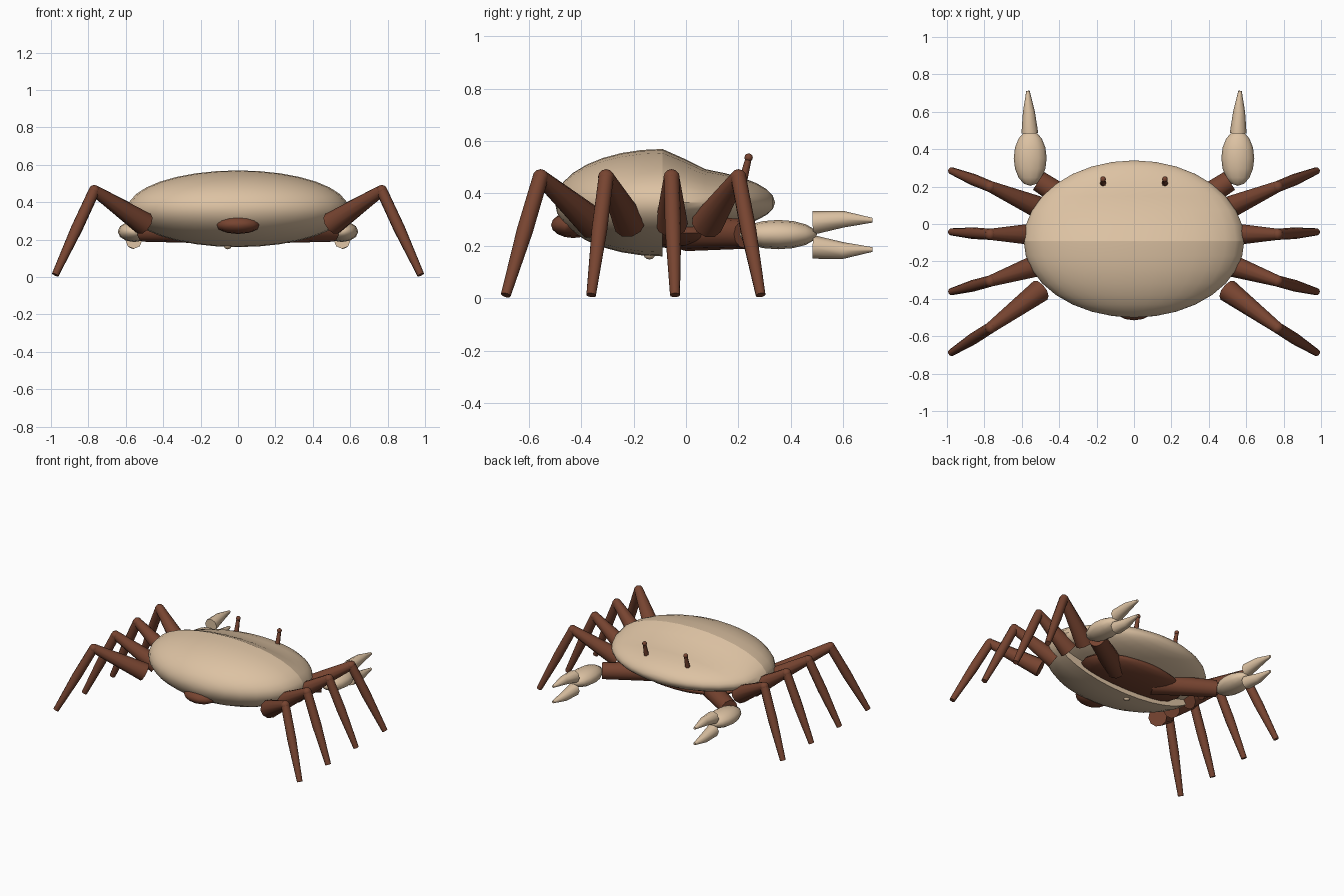
import bpy, bmesh, math
from mathutils import Vector, Matrix

if "Cube" in bpy.data.objects:
    bpy.data.objects.remove(bpy.data.objects["Cube"])


def material(name, rgb):
    m = bpy.data.materials.new(name)
    m.diffuse_color = (*rgb, 1)
    m.use_nodes = True
    m.node_tree.nodes["Principled BSDF"].inputs["Base Color"].default_value = m.diffuse_color
    return m


TAN = material("shell tan", (0.72, 0.54, 0.365))
BROWN = material("leg brown", (0.185, 0.058, 0.03))


def finish(bm, name, mat, angle=40):
    bmesh.ops.recalc_face_normals(bm, faces=bm.faces)
    mesh = bpy.data.meshes.new(name)
    bm.to_mesh(mesh)
    bm.free()
    ob = bpy.data.objects.new(name, mesh)
    bpy.context.collection.objects.link(ob)
    mesh.materials.append(mat)
    bpy.ops.object.select_all(action='DESELECT')
    ob.select_set(True)
    bpy.context.view_layer.objects.active = ob
    bpy.ops.object.shade_smooth_by_angle(angle=math.radians(angle))
    return ob


def y_sphere(segs, rings):
    # Unit sphere with its poles along y
    bm = bmesh.new()
    bmesh.ops.create_uvsphere(bm, u_segments=segs, v_segments=rings, radius=1,
                              matrix=Matrix.Rotation(math.pi / 2, 4, 'X'))
    return bm


def ellipsoid(name, centre, size, mat, segs=12, rings=8):
    bm = y_sphere(segs, rings)
    for v in bm.verts:
        v.co = Vector([c + r * k for c, r, k in zip(centre, size, v.co)])
    return finish(bm, name, mat, 60)


def limb(name, points, radii, mat, segs=10):
    # Tapered round tube through the points, with flat caps
    bm = bmesh.new()
    pts = [Vector(p) for p in points]
    axis = (pts[-1] - pts[0]).normalized()
    turn = axis.to_track_quat('Z', 'Y')
    rings = []
    for p, r in zip(pts, radii):
        rings.append([bm.verts.new(p + turn @ Vector((r * math.cos(a), r * math.sin(a), 0)))
                      for a in (2 * math.pi * i / segs for i in range(segs))])
    for a, b in zip(rings, rings[1:]):
        for i in range(segs):
            j = (i + 1) % segs
            bm.faces.new((a[i], a[j], b[j], b[i]))
    bm.faces.new(rings[0][::-1])
    bm.faces.new(rings[-1])
    return finish(bm, name, mat, 50)


def shell_half(name, side):
    # Rear half is a plain ellipsoid; the front half slopes down and is shallower below
    bm = y_sphere(32, 16)
    bmesh.ops.delete(bm, geom=[v for v in bm.verts if v.co.y * side < -0.001], context='VERTS')
    bmesh.ops.holes_fill(bm, edges=[e for e in bm.edges if e.is_boundary], sides=0)
    for v in bm.verts:
        x, y, z = v.co
        k = 1
        if side > 0:
            k = max(0.66, 1 - 0.85 * y) if z > 0 else 0.6
        v.co = (0.59 * x, -0.09 + (0.43 if side > 0 else 0.41) * y, 0.365 + 0.205 * z * k)
    return finish(bm, name, TAN)


# Body
shell_half("rear_shell", -1)
shell_half("front_shell", 1)
ellipsoid("belly", (0, -0.02, 0.25), (0.4, 0.2, 0.06), BROWN, 20, 10)
ellipsoid("tail_flap", (0, -0.43, 0.28), (0.12, 0.085, 0.05), BROWN)
ellipsoid("belly_knob", (-0.055, -0.14, 0.168), (0.022, 0.022, 0.02), TAN, 8, 6)

# Root, knee and foot y for each leg pair, with root x
LEGS = [(0.49, 0.08, 0.20, 0.285), (0.51, -0.055, -0.055, -0.042),
        (0.5, -0.215, -0.305, -0.362), (0.5, -0.355, -0.555, -0.688)]

for s, tag in ((-1, "left"), (1, "right")):
    # Walking legs
    for i, (rx, ry, ky, fy) in enumerate(LEGS, 1):
        root, knee, foot = (s * rx, ry, 0.285), (s * 0.768, ky, 0.462), (s * 0.977, fy, 0.012)
        limb(f"{tag}_upper_leg_{i}", [root, knee], [0.062, 0.03], BROWN)
        ellipsoid(f"{tag}_knee_{i}", knee, (0.031,) * 3, BROWN, 10, 6)
        mid = Vector(knee).lerp(Vector(foot), 0.45)
        limb(f"{tag}_lower_leg_{i}", [knee, mid, foot], [0.03, 0.031, 0.019], BROWN)

    # Claw arm and palm
    limb(f"{tag}_claw_arm", [(s * 0.15, 0.0, 0.25), (s * 0.51, 0.23, 0.245)],
         [0.07, 0.056], BROWN, 12)
    ellipsoid(f"{tag}_palm", (s * 0.555, 0.352, 0.243), (0.088, 0.148, 0.056), TAN)

    # Upper and lower pincer fingers
    for d, part in ((1, "upper"), (-1, "lower")):
        limb(f"{tag}_{part}_pincer",
             [(s * 0.557, 0.485, 0.242 + d * 0.046), (s * 0.562, 0.6, 0.242 + d * 0.06),
              (s * 0.567, 0.712, 0.242 + d * 0.056)], [0.045, 0.032, 0.009], TAN, 8)

    # Eye stalk and eye
    limb(f"{tag}_eye_stalk", [(s * 0.165, 0.215, 0.44), (s * 0.165, 0.238, 0.53)],
         [0.017, 0.012], BROWN, 8)
    ellipsoid(f"{tag}_eye", (s * 0.165, 0.239, 0.537), (0.016,) * 3, BROWN, 10, 6)
